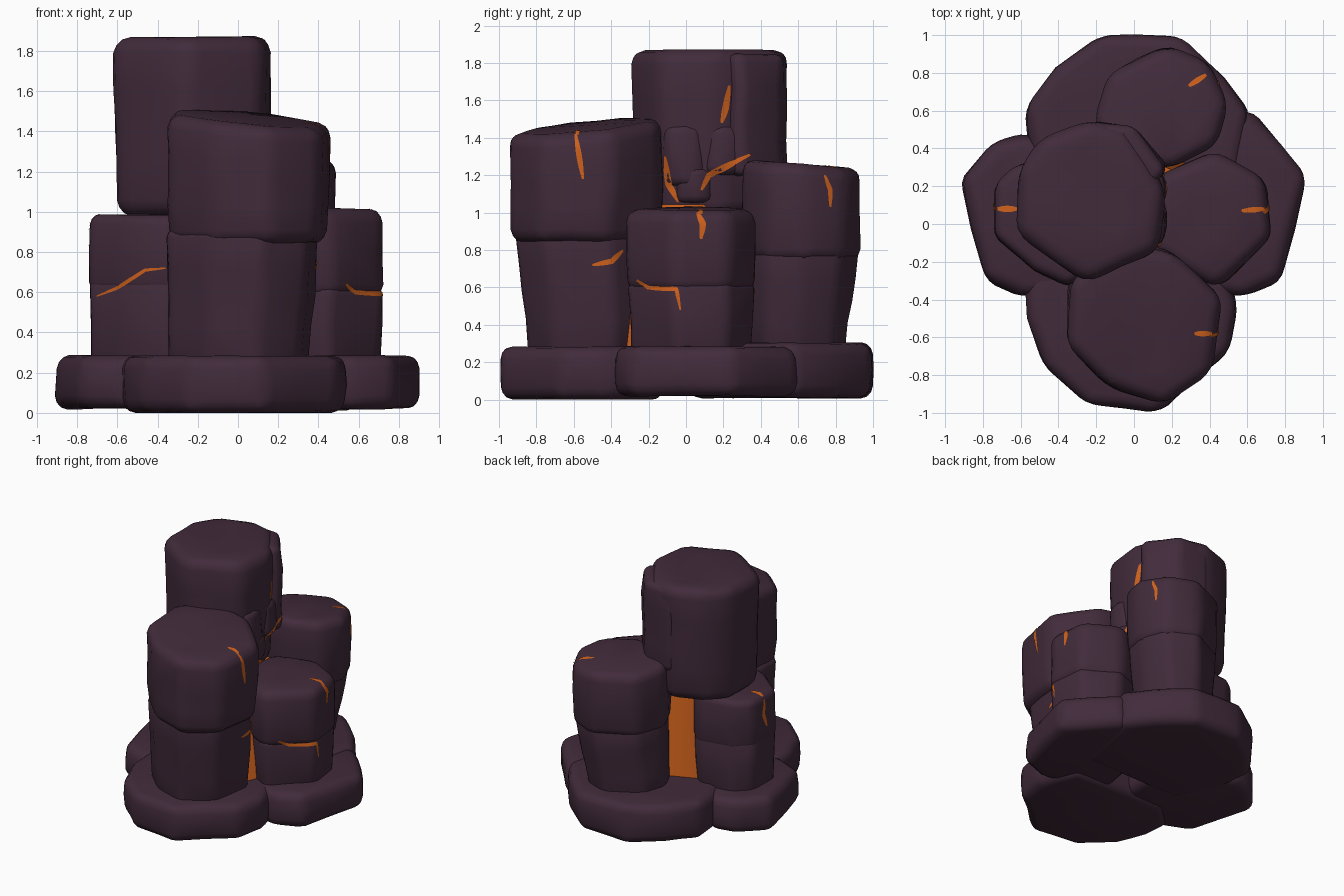
import bpy, bmesh, math
from mathutils import Vector, noise
from mathutils.bvhtree import BVHTree

if "Cube" in bpy.data.objects:
    bpy.data.objects.remove(bpy.data.objects["Cube"])


def mat(name, col):
    m = bpy.data.materials.new(name)
    m.diffuse_color = (*col, 1)
    m.use_nodes = True
    m.node_tree.nodes["Principled BSDF"].inputs["Base Color"].default_value = m.diffuse_color
    return m


STONE = mat("dark purple stone", (0.053, 0.024, 0.043))
LAVA = mat("glowing orange", (0.62, 0.12, 0.012))
trees = []


def finish(name, bm, material, angle=48):
    me = bpy.data.meshes.new(name)
    bm.to_mesh(me)
    ob = bpy.data.objects.new(name, me)
    bpy.context.collection.objects.link(ob)
    me.materials.append(material)
    bpy.ops.object.select_all(action='DESELECT')
    ob.select_set(True)
    bpy.context.view_layer.objects.active = ob
    bpy.ops.object.shade_smooth_by_angle(angle=math.radians(angle))
    return ob


# Rounded rock prism: outline scaled at the bottom, sloped top, softened edges
def rock(name, outline, z0, z1, low=1.0, top=1.0, slope=(0, 0), bev=0.05, rough=0.014, shift=(0, 0)):
    c = sum((Vector(p) for p in outline), Vector((0, 0))) / len(outline)
    bm = bmesh.new()
    rings = []
    for t, s in ((0, low), (0.5, (low + top) / 2 + 0.015), (1, top)):
        ring = []
        for p in outline:
            q = c + (Vector(p) - c) * s + Vector(shift) * (1 - t)
            z = z0 + (z1 - z0) * t
            if t == 1:
                z += slope[0] * (q.x - c.x) + slope[1] * (q.y - c.y)
            ring.append(bm.verts.new((q.x, q.y, z)))
        rings.append(ring)
    n = len(outline)
    for a, b in zip(rings, rings[1:]):
        for i in range(n):
            bm.faces.new((a[i], a[(i + 1) % n], b[(i + 1) % n], b[i]))
    bm.faces.new(rings[0][::-1])
    bm.faces.new(rings[-1])
    bmesh.ops.recalc_face_normals(bm, faces=bm.faces)
    rim = [e for e in bm.edges if e.calc_face_angle(0) > math.radians(25)]
    bmesh.ops.bevel(bm, geom=rim, offset=bev, segments=3, profile=0.5, affect='EDGES', clamp_overlap=True)
    bmesh.ops.triangulate(bm, faces=[f for f in bm.faces if len(f.verts) > 4])
    bmesh.ops.subdivide_edges(bm, edges=[e for e in bm.edges if e.calc_length() > 0.2], cuts=1, use_grid_fill=True)
    bmesh.ops.triangulate(bm, faces=bm.faces)
    for v in bm.verts:
        k = noise.noise_vector(v.co * 4.3 + Vector((3, 7, len(name))))
        v.co += Vector((k.x, k.y, k.z * 0.5)) * rough
        v.co.z = max(v.co.z, 0)
    trees.append(BVHTree.FromBMesh(bm))
    return finish(name, bm, STONE)


# Base slabs
rock("front_slab", [(-0.6, -0.3), (-0.58, -0.5), (-0.48, -0.75), (-0.24, -0.97), (0.13, -1.01), (0.51, -0.68),
                    (0.56, -0.44), (0.45, -0.1), (-0.4, -0.1)], 0.0, 0.285, 0.96, 0.97, bev=0.065)
rock("back_slab", [(0.63, 0.58), (0.48, 0.78), (0.24, 1.0), (-0.18, 1.01), (-0.42, 0.83), (-0.58, 0.62),
                   (-0.56, 0.4), (-0.4, 0), (0.5, 0)], 0.01, 0.305, 0.97, 0.98, bev=0.065)
rock("right_slab", [(0.05, -0.3), (0.57, -0.4), (0.78, -0.3), (0.93, 0.25), (0.62, 0.61), (0.2, 0.55)],
     0.02, 0.285, 0.98, 0.97, bev=0.065)
rock("left_slab", [(-0.05, 0.3), (-0.57, 0.48), (-0.74, 0.44), (-0.93, 0.24), (-0.79, -0.3), (-0.57, -0.4),
                   (-0.05, -0.3)], 0.02, 0.285, 0.98, 0.97, bev=0.065)

# Front column, two stacked blocks
F = [(-0.35, -0.3), (-0.36, -0.65), (-0.14, -0.87), (0.16, -0.97), (0.42, -0.79), (0.48, -0.4), (0.2, -0.13), (-0.1, -0.1)]
rock("front_column_lower", [(x - 0.03, y + 0.01) for x, y in F], 0.24, 0.92, 0.82, 0.91, bev=0.05, shift=(-0.02, 0.03))
rock("front_column_upper", F, 0.84, 1.465, 0.94, 0.98, (-0.08, 0.09), 0.07)

# Back column
B = [(-0.22, 0.55), (-0.14, 0.8), (0.17, 0.96), (0.4, 0.86), (0.5, 0.63), (0.45, 0.42), (0.2, 0.29), (-0.12, 0.32)]
rock("back_column_lower", B, 0.24, 0.82, 0.8, 0.92, bev=0.05, shift=(-0.05, -0.03))
rock("back_column_upper", B, 0.74, 1.26, 0.95, 0.98, (0, -0.08), 0.07)

# Right column
R = [(0.1, 0.25), (0.43, 0.4), (0.71, 0.24), (0.74, -0.07), (0.45, -0.35), (0.1, -0.16)]
rock("right_column_lower", R, 0.24, 0.64, 0.88, 0.95, bev=0.05)
rock("right_column_upper", R, 0.57, 1.02, 0.96, 0.97, (-0.04, 0), 0.07)

# Left column
L = [(-0.34, 0.36), (-0.62, 0.32), (-0.74, 0.21), (-0.74, -0.07), (-0.53, -0.25), (-0.34, -0.34), (-0.15, -0.2), (-0.15, 0.15)]
rock("left_column_lower", L, 0.24, 0.68, 0.95, 0.97, bev=0.045)
rock("left_column_upper", L, 0.6, 0.985, 0.98, 0.97, bev=0.05)

# Tall centre column with a split corner and broken pieces on its right side
T = [(-0.625, 0.29), (-0.625, -0.07), (-0.25, -0.325), (0.14, -0.15), (0.18, 0.18), (-0.03, 0.5), (-0.24, 0.56), (-0.5, 0.46)]
rock("tall_column", T, 0.98, 1.87, 0.92, 0.98, bev=0.08)
rock("tall_column_corner", [(-0.25, 0.55), (-0.3, 0.22), (0.13, 0.22), (0.18, 0.3), (0.0, 0.52)], 1.2, 1.85, 0.97, 0.96, bev=0.06)
rock("broken_piece_front", [(-0.1, -0.14), (0.14, -0.13), (0.19, 0.0), (0.16, 0.12), (-0.1, 0.12)], 1.14, 1.47, 0.95, 0.85, bev=0.05)
rock("broken_piece_back", [(-0.1, 0.1), (0.16, 0.09), (0.19, 0.2), (0.12, 0.34), (-0.1, 0.36)], 1.2, 1.47, 0.95, 0.85, bev=0.05)
rock("broken_piece_low", [(-0.1, -0.07), (0.15, -0.06), (0.19, 0.06), (0.14, 0.15), (-0.1, 0.15)], 1.05, 1.24, 0.95, 0.9, bev=0.04)

# Glowing core between the columns, with a small cap under the tall column
for name, r1, r2, z0, z1, x in (("glowing_core", 0.44, 0.37, 0.25, 0.95, 0), ("core_cap", 0.25, 0.23, 0.9, 1.045, -0.06)):
    bm = bmesh.new()
    bmesh.ops.create_cone(bm, cap_ends=True, segments=8, radius1=r1, radius2=r2, depth=z1 - z0)
    bmesh.ops.translate(bm, verts=bm.verts, vec=(x, 0, (z0 + z1) / 2))
    finish(name, bm, LAVA)


# Glowing cracks: thin tapered ribbons laid onto the rock along a view direction
def crack(name, pts, side, width=0.022):
    axis, other, sign = {"right": (0, 1, 1), "left": (0, 1, -1), "front": (1, 0, -1), "top": (2, 0, 1)}[side]
    d = Vector((0, 0, 0))
    d[axis] = -sign
    up = 1 if axis == 2 else 2
    path = [Vector(p) for p in pts]
    fine = []
    for a, b in zip(path, path[1:]):
        fine += [a.lerp(b, k / 4) for k in range(4)]
    fine.append(path[-1])
    bm = bmesh.new()
    prev = None
    for i, p in enumerate(fine):
        t = fine[min(i + 1, len(fine) - 1)] - fine[max(i - 1, 0)]
        side_v = Vector((-t.y, t.x)).normalized() * width * (0.25 + 0.75 * math.sin(math.pi * (i + 0.5) / len(fine))) / 2
        row = []
        for q in (p - side_v, p + side_v):
            o = Vector((0, 0, 0))
            o[axis], o[other], o[up] = sign * 3, q.x, q.y
            hits = [h for h in (t2.ray_cast(o, d) for t2 in trees) if h[0]]
            if hits:
                h = min(hits, key=lambda s: s[3])
                row.append(h[0] + h[1] * 0.005)
        row = row if len(row) == 2 else None
        if row and prev and max((row[k] - prev[k]).length for k in (0, 1)) < 0.15:
            bm.faces.new([bm.verts.new(v) for v in (prev[0], row[0], row[1], prev[1])])
        prev = row
    bmesh.ops.remove_doubles(bm, verts=bm.verts, dist=0.0005)
    finish(name, bm, LAVA)


crack("crack_front_column", [(-0.59, 1.42), (-0.57, 1.3), (-0.55, 1.18)], "right", 0.03)
crack("crack_front_seam", [(-0.5, 0.72), (-0.4, 0.74), (-0.34, 0.8)], "right", 0.03)
crack("crack_tall_upper", [(0.23, 1.68), (0.21, 1.56), (0.19, 1.48)], "right", 0.035)
crack("crack_tall_middle", [(0.08, 1.12), (0.12, 1.2), (0.22, 1.25), (0.34, 1.31)], "right", 0.035)
crack("crack_tall_base", [(-0.11, 1.3), (-0.09, 1.15), (-0.04, 1.06)], "right", 0.035)
crack("crack_right_top", [(0.06, 1.0), (0.09, 0.94), (0.08, 0.86)], "right", 0.035)
crack("crack_right_middle", [(-0.26, 0.64), (-0.2, 0.6), (-0.05, 0.59), (-0.03, 0.48)], "right", 0.025)
crack("crack_back_column", [(0.74, 1.2), (0.77, 1.12), (0.77, 1.03)], "right", 0.025)
crack("crack_left_front", [(-0.7, 0.58), (-0.6, 0.62), (-0.46, 0.71), (-0.36, 0.72)], "front", 0.018)
crack("crack_left_side", [(0.08, 0.95), (0.1, 0.84), (0.06, 0.74)], "left", 0.035)
crack("crack_front_top", [(0.32, -0.58), (0.41, -0.58)], "top", 0.03)
crack("crack_back_top", [(0.29, 0.73), (0.38, 0.79)], "top", 0.03)
crack("crack_right_cap", [(0.57, 0.07), (0.69, 0.08)], "top", 0.03)
crack("crack_left_cap", [(-0.72, 0.08), (-0.62, 0.08)], "top", 0.035)
